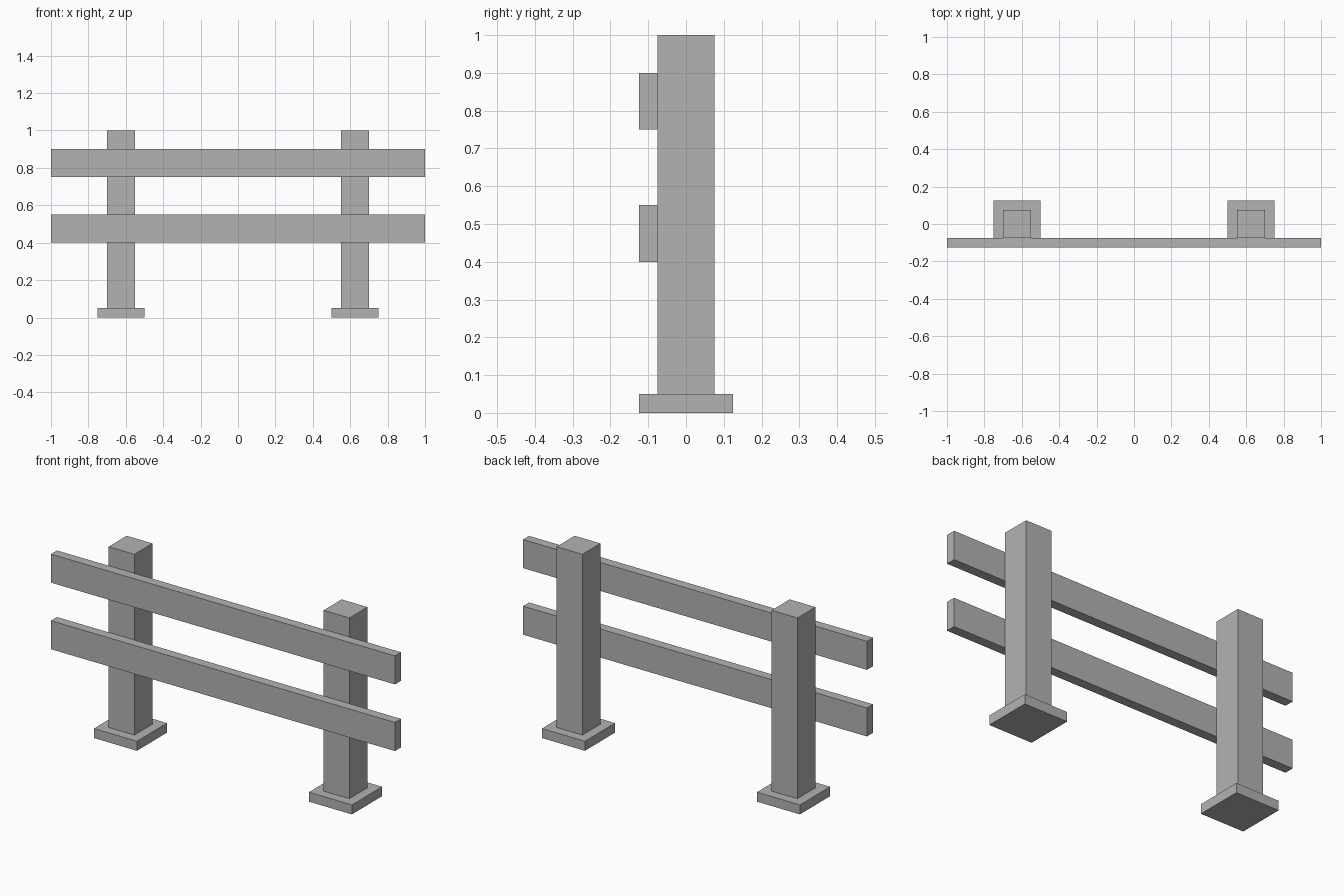
import bpy

cube = bpy.data.objects.get("Cube")
if cube:
    bpy.data.objects.remove(cube, do_unlink=True)

# Single flat grey
GREY = (0.45, 0.45, 0.45, 1.0)
grey = bpy.data.materials.new("plain grey")
grey.use_nodes = True
grey.diffuse_color = GREY
bsdf = next(n for n in grey.node_tree.nodes if n.type == 'BSDF_PRINCIPLED')
bsdf.inputs["Base Color"].default_value = GREY


def box(name, size, center):
    """Add a flat-shaded box with its scale baked into the mesh."""
    bpy.ops.mesh.primitive_cube_add(size=1, location=center)
    obj = bpy.context.object
    obj.name = obj.data.name = name
    for v in obj.data.vertices:
        v.co = [c * s for c, s in zip(v.co, size)]
    obj.data.materials.append(grey)
    return obj


POST_X = 0.625
POST_WIDTH = 0.15
FOOT_WIDTH = 0.25
FOOT_HEIGHT = 0.05
RAIL_DEPTH = 0.05
RAIL_HEIGHT = 0.15

# Posts standing on square foot plates
for side, sign in (("left", 1), ("right", -1)):
    x = sign * POST_X
    box(side + "_foot", (FOOT_WIDTH, FOOT_WIDTH, FOOT_HEIGHT), (x, 0, FOOT_HEIGHT / 2))
    height = 1 - FOOT_HEIGHT
    box(side + "_post", (POST_WIDTH, POST_WIDTH, height), (x, 0, FOOT_HEIGHT + height / 2))

# Rails fixed to the front of the posts
rail_y = -(POST_WIDTH + RAIL_DEPTH) / 2
for name, bottom in (("lower_rail", 0.40), ("upper_rail", 0.75)):
    box(name, (2, RAIL_DEPTH, RAIL_HEIGHT), (0, rail_y, bottom + RAIL_HEIGHT / 2))
